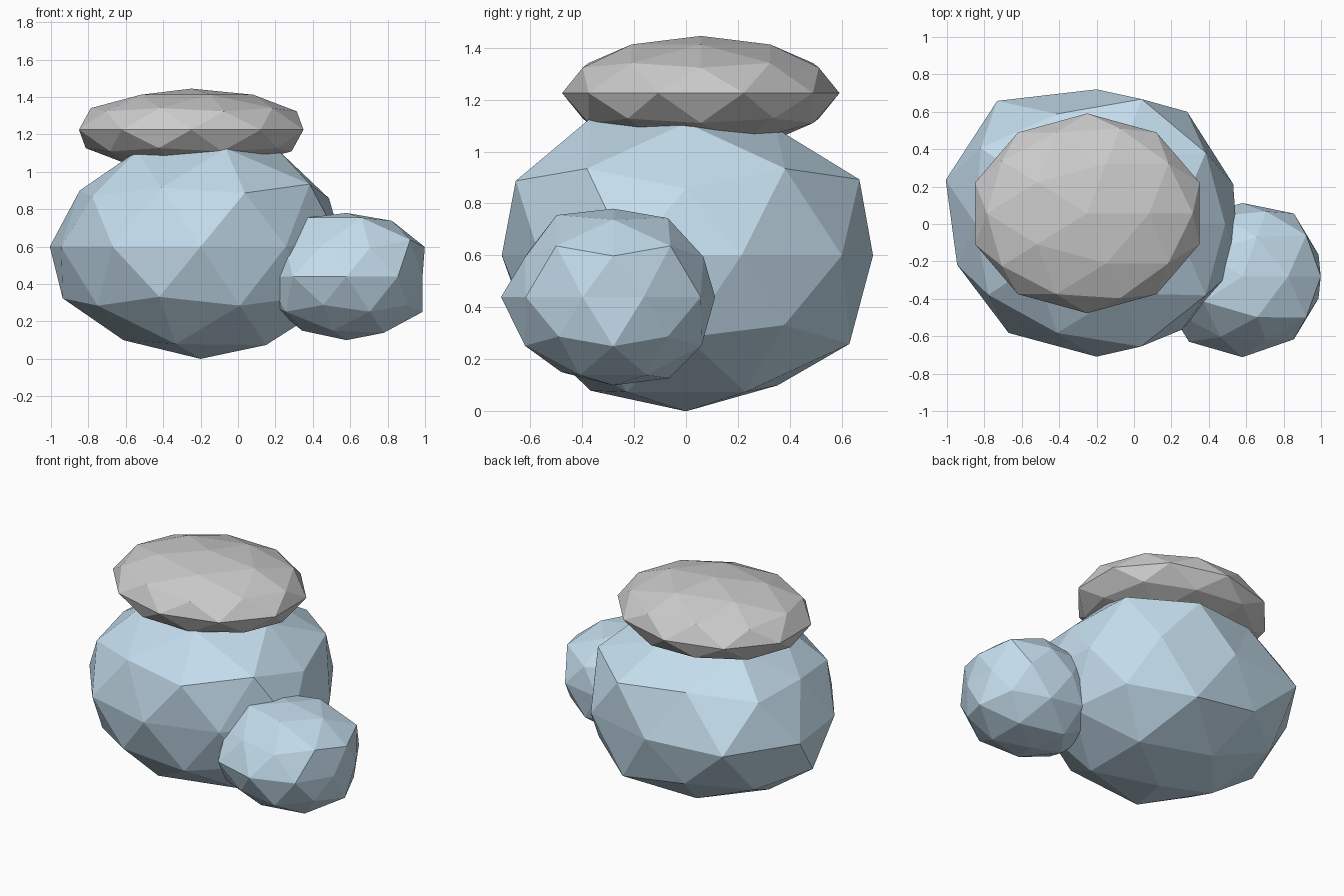
import bpy, math

def faceted_ball(name, centre, scale, rings=None, mat=None):
    """Low-poly icosphere; rings holds radial factors, from bottom ring to top."""
    bpy.ops.mesh.primitive_ico_sphere_add(subdivisions=2, radius=1)
    ob = bpy.context.object
    ob.name = ob.data.name = name
    order = sorted(ob.data.vertices, key=lambda v: (
        round(v.co.z, 1),
        round(math.degrees(math.atan2(v.co.y, v.co.x))) % 360))
    factors = [f for ring in rings for f in ring] if rings else [1.0] * len(order)
    for v, f in zip(order, factors):
        v.co = [c + p * s * f for c, p, s in zip(centre, v.co, scale)]
    for p in ob.data.polygons:
        p.use_smooth = False
    if mat:
        ob.data.materials.append(mat)
    return ob

blue = bpy.data.materials.new("blue")
blue.diffuse_color = (0.55, 0.72, 0.84, 1)

# Large irregular boulder
faceted_ball("large_boulder", (-0.2, 0, 0.6), (0.8, 0.72, 0.6), [
    [1.0],
    [1.03, 0.98, 0.98, 1.02, 1.03],
    [1.0, 1.08, 1.02, 1.0, 1.0],
    [1.0, 1.02, 1.03, 1.0, 1.0],
    [0.96, 1.03, 1.0, 1.13, 1.06, 0.98, 1.0, 0.985, 0.97, 1.0],
    [0.96, 1.09, 1.07, 1.0, 1.07],
    [1.06, 1.01, 0.95, 1.0, 1.06],
    [1.0, 0.96, 1.0, 1.0, 1.03],
    [1.0]], blue)

# Small irregular boulder
faceted_ball("small_boulder", (0.58, -0.28, 0.44), (0.45, 0.4, 0.34), [
    [1.0],
    [1.04, 1.08, 1.0, 1.0, 1.04],
    [1.06, 1.05, 1.0, 1.05, 1.05],
    [1.0, 1.0, 1.0, 1.0, 1.0],
    [0.95, 1.04, 0.98, 1.0, 1.0, 1.0, 1.08, 1.08, 1.04, 0.95],
    [1.04, 1.02, 1.0, 1.0, 1.0],
    [1.1, 1.0, 1.0, 1.0, 1.1],
    [1.03, 1.05, 1.05, 1.09, 1.09],
    [1.0]], blue)

# Flat regular cap stone
faceted_ball("cap_stone", (-0.25, 0.057, 1.225), (0.631, 0.534, 0.22))
